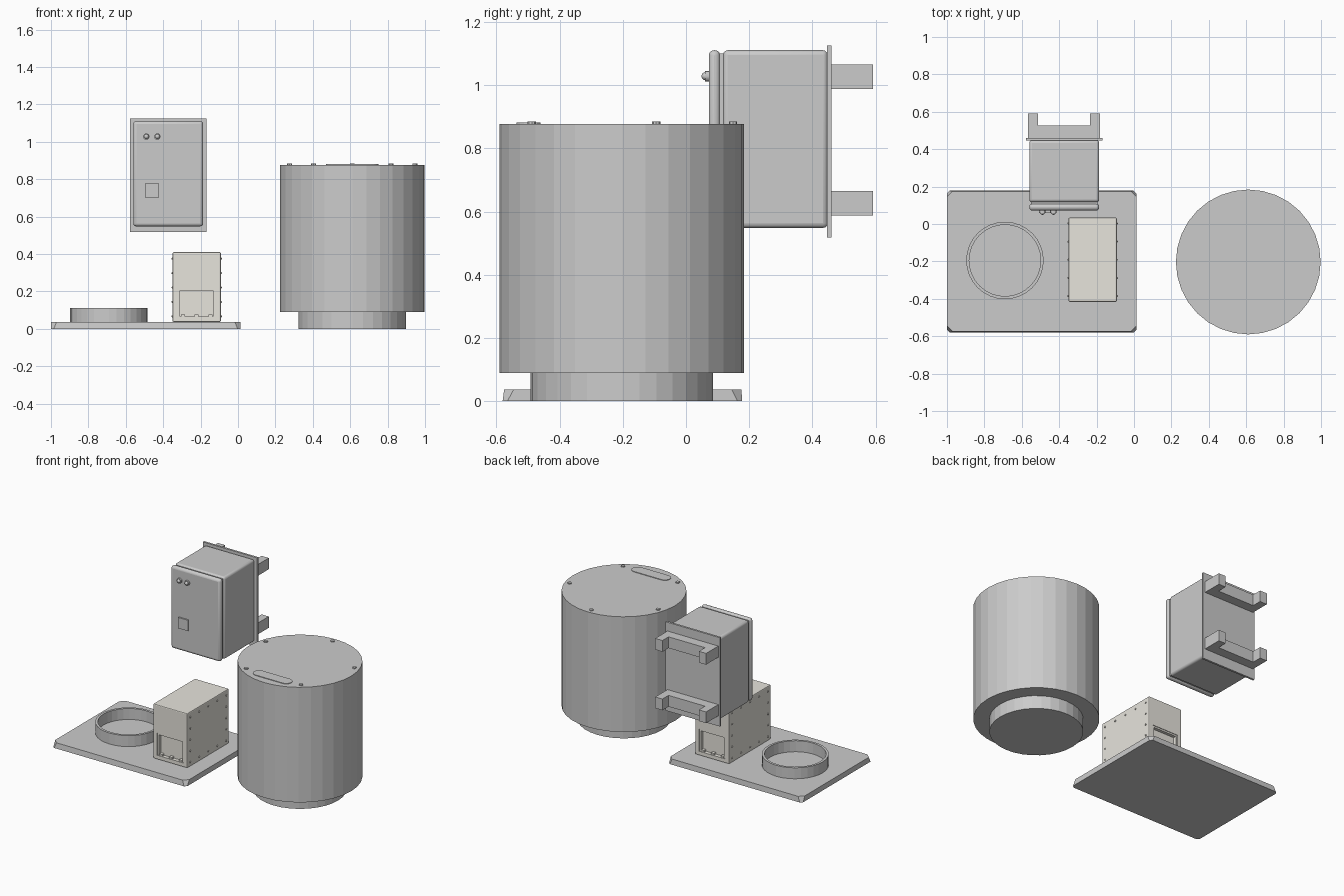
import bpy, bmesh
from math import pi, sin, cos
from mathutils import Matrix

if "Cube" in bpy.data.objects:
    bpy.data.objects.remove(bpy.data.objects["Cube"])


def finish(name, bm, bevel=0.0, segments=3, smooth=False, mat=None):
    bmesh.ops.recalc_face_normals(bm, faces=bm.faces[:])
    me = bpy.data.meshes.new(name)
    bm.to_mesh(me)
    bm.free()
    ob = bpy.data.objects.new(name, me)
    bpy.context.collection.objects.link(ob)
    if mat:
        me.materials.append(mat)
    if bevel:
        m = ob.modifiers.new("bevel", 'BEVEL')
        m.width, m.segments = bevel, segments
    if smooth:
        bpy.ops.object.select_all(action='DESELECT')
        bpy.context.view_layer.objects.active = ob
        ob.select_set(True)
        bpy.ops.object.shade_smooth_by_angle()
    return ob


def add_box(bm, x0, x1, y0, y1, z0, z1):
    m = Matrix.Translation(((x0 + x1) / 2, (y0 + y1) / 2, (z0 + z1) / 2))
    s = Matrix.Diagonal((x1 - x0, y1 - y0, z1 - z0, 1))
    bmesh.ops.create_cube(bm, size=1, matrix=m @ s)


def box(name, *dims, **kw):
    bm = bmesh.new()
    add_box(bm, *dims)
    return finish(name, bm, **kw)


def add_cyl(bm, x, y, z0, z1, r, n=32):
    bmesh.ops.create_cone(bm, cap_ends=True, segments=n, radius1=r, radius2=r, depth=z1 - z0,
                          matrix=Matrix.Translation((x, y, (z0 + z1) / 2)))


def loft(bm, rings, caps=True):
    """Skin between successive point rings; without caps the skin closes on itself."""
    rows = [[bm.verts.new(p) for p in r] for r in rings]
    n = len(rows[0])
    pairs = list(zip(rows, rows[1:])) + ([] if caps else [(rows[-1], rows[0])])
    for a, b in pairs:
        for i in range(n):
            j = (i + 1) % n
            bm.faces.new((a[i], a[j], b[j], b[i]))
    if caps:
        bm.faces.new(rows[0])
        bm.faces.new(rows[-1])


# base plate with chamfered corners
def chamfered(x0, x1, y0, y1, c, z):
    return [(x0 + c, y0, z), (x1 - c, y0, z), (x1, y0 + c, z), (x1, y1 - c, z),
            (x1 - c, y1, z), (x0 + c, y1, z), (x0, y1 - c, z), (x0, y0 + c, z)]


bm = bmesh.new()
loft(bm, [chamfered(-1, 0.013, -0.58, 0.178, 0.015, 0),
          chamfered(-1, 0.013, -0.575, 0.175, 0.03, 0.037)])
finish("base_plate", bm)

# open ring on the plate
bm = bmesh.new()
loft(bm, [[(-0.69 + r * cos(2 * pi * i / 32), -0.195 + r * sin(2 * pi * i / 32), z) for i in range(32)]
          for r, z in ((0.207, 0.03), (0.207, 0.112), (0.191, 0.112), (0.191, 0.03))], caps=False)
finish("mounting_ring", bm)

# white housing with recessed windows front and back
white = bpy.data.materials.new("off_white")
white.diffuse_color = (0.80, 0.78, 0.72, 1)
white.use_nodes = True
white.node_tree.nodes["Principled BSDF"].inputs["Base Color"].default_value = white.diffuse_color
bm = bmesh.new()
add_box(bm, -0.35, -0.092, -0.416, 0.034, 0.037, 0.41)
housing = finish("white_housing", bm, bevel=0.006, segments=2, mat=white)
bm = bmesh.new()
for y in (-0.416, 0.034):
    add_box(bm, -0.32, -0.122, y - 0.025, y + 0.025, 0.065, 0.217)
cutter = finish("window_cutter", bm)
cutter.hide_render = True
cutter.hide_viewport = True
cut = housing.modifiers.new("windows", 'BOOLEAN')
cut.object, cut.solver = cutter, 'EXACT'

# window frames and little lugs at the bottom of each window
bm = bmesh.new()
for y0, y1 in ((-0.412, -0.39), (0.008, 0.03)):
    add_box(bm, -0.32, -0.309, y0, y1, 0.065, 0.217)
    add_box(bm, -0.133, -0.122, y0, y1, 0.065, 0.217)
    add_box(bm, -0.309, -0.133, y0, y1, 0.206, 0.217)
    for x in (-0.295, -0.221, -0.147):
        add_box(bm, x - 0.011, x + 0.011, y0, y1, 0.065, 0.077)
finish("window_frames", bm, mat=white)

# rivets around the edges of both housing sides
spots = {(y, z) for y in (-0.385, -0.288, -0.191, -0.094, 0.003) for z in (0.067, 0.375)}
spots |= {(y, z) for y in (-0.385, 0.003) for z in (0.144, 0.221, 0.298)}
bm = bmesh.new()
for x in (-0.35, -0.092):
    for y, z in sorted(spots):
        bmesh.ops.create_uvsphere(bm, u_segments=8, v_segments=6, radius=0.006,
                                  matrix=Matrix.Translation((x, y, z)))
finish("housing_rivets", bm, mat=white)

# wall cabinet: body, seal, door, back plate
box("cabinet_body", -0.56, -0.186, 0.117, 0.448, 0.548, 1.11, bevel=0.015, smooth=True)
box("door_seal", -0.55, -0.196, 0.1, 0.13, 0.558, 1.10)
box("cabinet_door", -0.56, -0.186, 0.072, 0.108, 0.548, 1.11, bevel=0.016, smooth=True)
box("cabinet_back_plate", -0.578, -0.168, 0.446, 0.46, 0.518, 1.125)
box("door_latch", -0.497, -0.423, 0.062, 0.075, 0.703, 0.777)

# two door knobs: collar and rounded head
bm = bmesh.new()
for x in (-0.49, -0.431):
    turn = Matrix.Rotation(pi / 2, 4, 'X')
    bmesh.ops.create_cone(bm, cap_ends=True, segments=12, radius1=0.017, radius2=0.017, depth=0.014,
                          matrix=Matrix.Translation((x, 0.067, 1.028)) @ turn)
    bmesh.ops.create_uvsphere(bm, u_segments=12, v_segments=8, radius=0.013,
                              matrix=Matrix.Translation((x, 0.062, 1.028)) @ turn)
finish("door_knobs", bm, smooth=True)

# U-shaped pole brackets
outline = [(-0.566, 0.458), (-0.182, 0.458), (-0.182, 0.592), (-0.236, 0.592),
           (-0.236, 0.526), (-0.512, 0.526), (-0.512, 0.592), (-0.566, 0.592)]
for name, z in (("upper_bracket", 0.988), ("lower_bracket", 0.588)):
    bm = bmesh.new()
    loft(bm, [[(x, y, h) for x, y in outline] for h in (z, z + 0.077)])
    finish(name, bm)

# big drum on a narrower foot
CX, CY = 0.611, -0.203
bm = bmesh.new()
add_cyl(bm, CX, CY, 0.09, 0.877, 0.387)
finish("drum", bm)
bm = bmesh.new()
add_cyl(bm, CX, CY, 0, 0.092, 0.288)
finish("drum_foot", bm)

# lid bolts
bm = bmesh.new()
for i in range(5):
    a = pi / 2 + i * 2 * pi / 5
    add_cyl(bm, CX + 0.352 * cos(a), CY + 0.352 * sin(a), 0.87, 0.884, 0.013, 8)
finish("lid_bolts", bm)

# pill-shaped label plate on the lid
pill = []
for side, start in ((1, -pi / 2), (-1, pi / 2)):
    for i in range(9):
        a = start + i * pi / 8
        pill.append((CX + side * 0.103 + 0.038 * cos(a), -0.498 + 0.038 * sin(a)))
bm = bmesh.new()
loft(bm, [[(x, y, h) for x, y in pill] for h in (0.87, 0.881)])
finish("lid_plate", bm)
